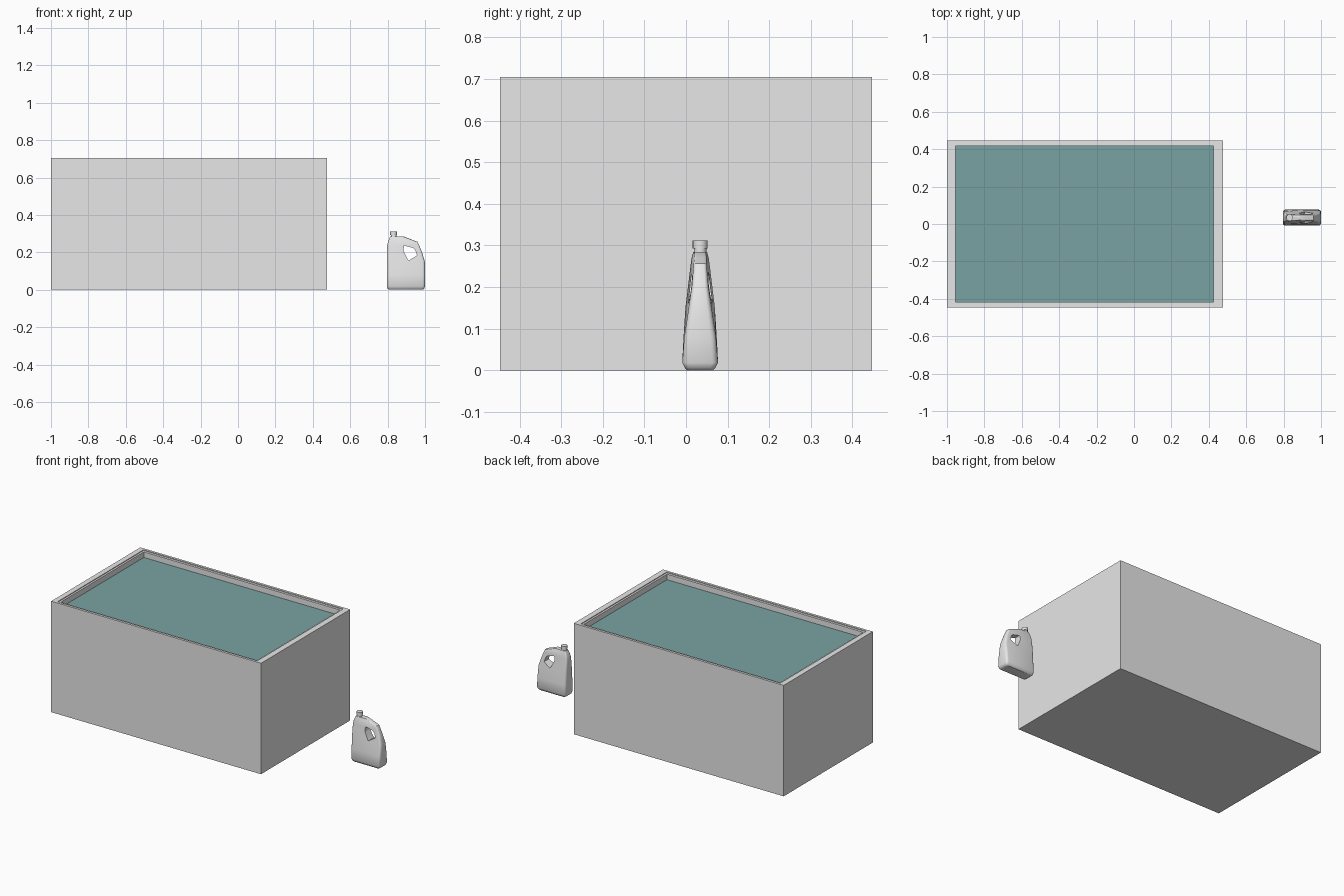
import bpy, bmesh, math

cube = bpy.data.objects.get("Cube")
if cube:
    bpy.data.objects.remove(cube, do_unlink=True)


def material(name, rgb):
    m = bpy.data.materials.new(name)
    m.use_nodes = True
    m.diffuse_color = (*rgb, 1)
    m.node_tree.nodes["Principled BSDF"].inputs["Base Color"].default_value = (*rgb, 1)
    return m


GREY = material("light grey", (0.8, 0.8, 0.8))
TEAL = material("water teal", (0.195, 0.365, 0.365))


def loft(name, rings, mat, smooth=None):
    """Skin a list of equal-length vertex rings and cap both ends."""
    bm = bmesh.new()
    loops = [[bm.verts.new(p) for p in ring] for ring in rings]
    n = len(loops[0])
    for a, b in zip(loops, loops[1:]):
        for i in range(n):
            j = (i + 1) % n
            bm.faces.new((a[i], a[j], b[j], b[i]))
    bm.faces.new(loops[0][::-1])
    bm.faces.new(loops[-1])
    bmesh.ops.recalc_face_normals(bm, faces=bm.faces)
    mesh = bpy.data.meshes.new(name)
    bm.to_mesh(mesh)
    bm.free()
    mesh.materials.append(mat)
    ob = bpy.data.objects.new(name, mesh)
    bpy.context.collection.objects.link(ob)
    if smooth:
        select(ob)
        bpy.ops.object.shade_smooth_by_angle(angle=math.radians(smooth))
    return ob


def select(ob):
    bpy.ops.object.select_all(action='DESELECT')
    ob.select_set(True)
    bpy.context.view_layer.objects.active = ob


def rect(x0, x1, y, z):
    return [(x0, -y, z), (x1, -y, z), (x1, y, z), (x0, y, z)]


def circle(x, y, z, r, n=16):
    return [(x + r * math.cos(2 * math.pi * i / n),
             y + r * math.sin(2 * math.pi * i / n), z) for i in range(n)]


# Open tank: outer wall, rim, small inner step, inner wall and floor
loft("tank", [
    rect(-1.0, 0.475, 0.4475, 0.0),
    rect(-1.0, 0.475, 0.4475, 0.705),
    rect(-0.966, 0.438, 0.432, 0.705),
    rect(-0.966, 0.438, 0.432, 0.700),
    rect(-0.954, 0.426, 0.417, 0.700),
    rect(-0.954, 0.426, 0.417, 0.04),
], GREY)

# Water surface
loft("water", [rect(-0.954, 0.426, 0.417, z) for z in (0.657, 0.665)], TEAL)

# Jug body: rounded sections tapering upward, thinner on the handle side
CY = 0.034


def section(z, x0, x1, half, taper, r):
    """Rounded cross-section; taper scales the thickness at the x1 end."""
    pts = []
    corners = ((x1 - r, 1, 0), (x0 + r, 1, 90), (x0 + r, -1, 180), (x1 - r, -1, 270))
    for cx, sy, start in corners:
        for k in range(4):
            a = math.radians(start + 30 * k)
            x = cx + r * math.cos(a)
            t = (x - x0) / (x1 - x0)
            y = sy * (half - r) + r * math.sin(a)
            pts.append((x, CY + y * (1 + (taper - 1) * t), z))
    return pts


body = loft("jug_body", [section(*s) for s in (
    (0.000, 0.808, 0.987, 0.031, 1.0, 0.010),
    (0.005, 0.800, 0.995, 0.036, 1.0, 0.012),
    (0.018, 0.796, 1.000, 0.043, 1.0, 0.014),
    (0.080, 0.796, 1.000, 0.040, 0.95, 0.014),
    (0.150, 0.796, 0.999, 0.036, 0.75, 0.014),
    (0.200, 0.796, 0.984, 0.030, 0.65, 0.012),
    (0.240, 0.798, 0.968, 0.025, 0.65, 0.010),
    (0.256, 0.802, 0.960, 0.023, 0.65, 0.009),
    (0.270, 0.807, 0.924, 0.021, 0.7, 0.009),
    (0.284, 0.813, 0.888, 0.017, 0.8, 0.008),
)], GREY)

# Opening behind the handle
HOLE = [(0.888, 0.236), (0.935, 0.224), (0.948, 0.212), (0.957, 0.183),
        (0.912, 0.156), (0.903, 0.170), (0.884, 0.210)]
cutter = loft("handle_cutter", [[(x, y, z) for x, z in HOLE] for y in (-0.1, 0.2)], GREY)
cutter.hide_render = True
mod = body.modifiers.new("handle_hole", 'BOOLEAN')
mod.operation = 'DIFFERENCE'
mod.solver = 'EXACT'
mod.object = cutter
select(body)
bpy.ops.object.modifier_apply(modifier=mod.name)
bpy.data.objects.remove(cutter, do_unlink=True)
select(body)
bpy.ops.object.shade_smooth_by_angle(angle=math.radians(35))

# Neck and cap
loft("jug_neck", [circle(0.832, CY, z, 0.015) for z in (0.275, 0.296)], GREY, 35)
loft("jug_cap", [circle(0.832, CY, z, 0.018) for z in (0.293, 0.312)], GREY, 35)
